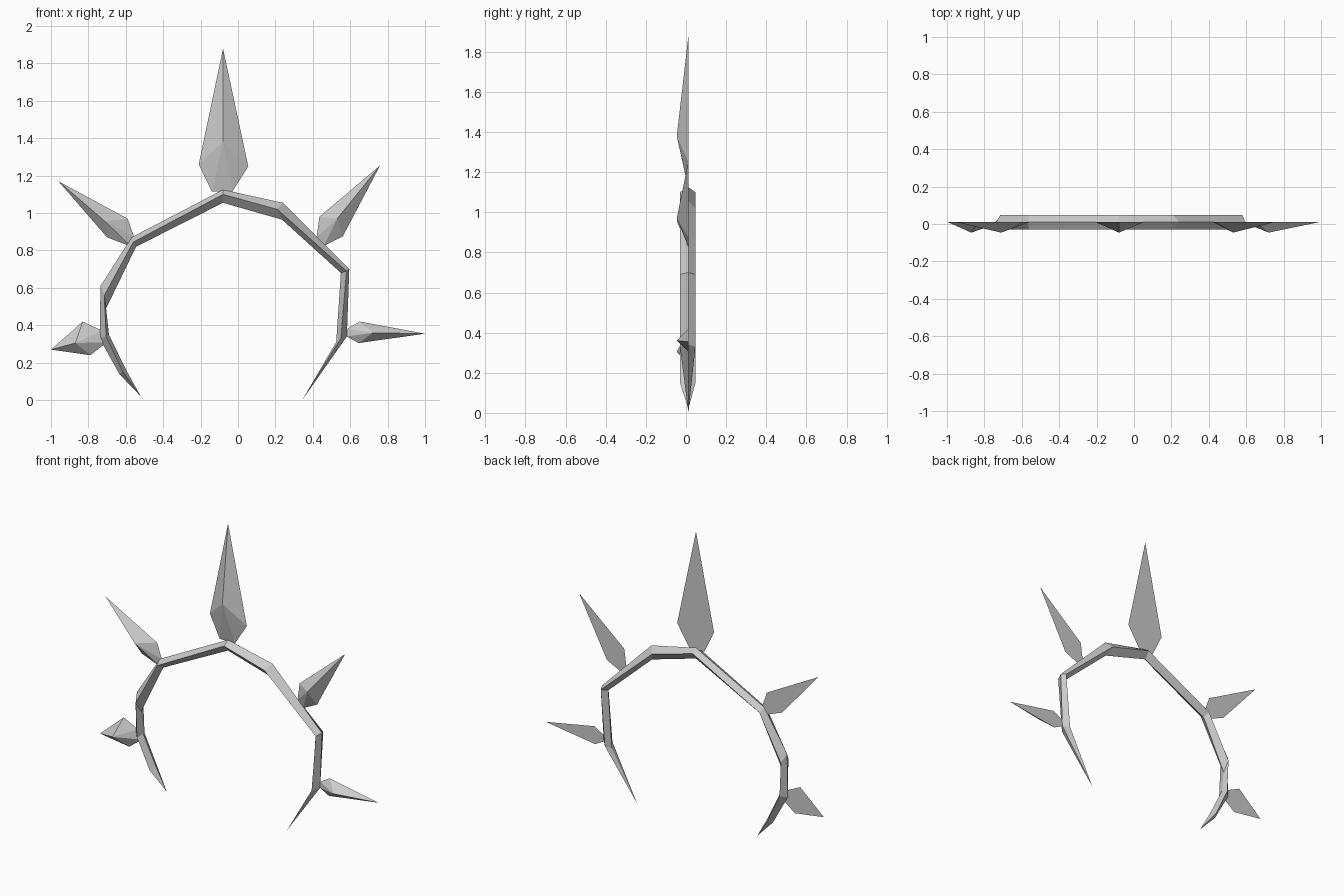
import bpy, bmesh

if "Cube" in bpy.data.objects:
    bpy.data.objects.remove(bpy.data.objects["Cube"])

MID, FRONT, BACK = 0.012, -0.03, 0.047


def finish(name, bm):
    bmesh.ops.recalc_face_normals(bm, faces=bm.faces)
    mesh = bpy.data.meshes.new(name)
    bm.to_mesh(mesh)
    bm.free()
    obj = bpy.data.objects.new(name, mesh)
    bpy.context.collection.objects.link(obj)
    return obj


# Arched band: diamond section at each station (outer, ridge, inner as x, z)
stations = [
    ((-0.635, 0.14), (-0.615, 0.15), (-0.60, 0.165)),
    ((-0.74, 0.33), (-0.705, 0.34), (-0.69, 0.35)),
    ((-0.735, 0.61), (-0.715, 0.56), (-0.705, 0.49)),
    ((-0.57, 0.87), (-0.56, 0.845), (-0.545, 0.82)),
    ((-0.08, 1.125), (-0.08, 1.10), (-0.08, 1.055)),
    ((0.24, 1.055), (0.21, 1.02), (0.235, 0.965)),
    ((0.595, 0.70), (0.58, 0.69), (0.55, 0.68)),
    ((0.582, 0.34), (0.55, 0.33), (0.525, 0.31)),
]
bm = bmesh.new()
rings = []
for (ox, oz), (rx, rz), (ix, iz) in stations:
    rings.append([bm.verts.new(p) for p in (
        (ox, MID, oz), (rx, FRONT, rz), (ix, MID, iz), (rx, BACK, rz))])
for a, b in zip(rings, rings[1:]):
    for i in range(4):
        j = (i + 1) % 4
        bm.faces.new((a[i], a[j], b[j], b[i]))
# Pointed ends
for ring, tip in ((rings[0], (-0.52, 0.02)), (rings[-1], (0.343, 0.0))):
    t = bm.verts.new((tip[0], MID, tip[1]))
    for i in range(4):
        bm.faces.new((ring[i], ring[(i + 1) % 4], t))
finish("arched_band", bm)


# Spikes: flat-backed outline with a raised front peak
def spike(name, base_a, wide_a, tip, wide_b, base_b, peak):
    bm = bmesh.new()
    rim = [bm.verts.new((x, MID, z)) for x, z in (base_a, wide_a, tip, wide_b, base_b)]
    top = bm.verts.new((peak[0], -0.046, peak[1]))
    bm.faces.new(rim)
    for i in range(5):
        bm.faces.new((rim[i], rim[(i + 1) % 5], top))
    finish(name, bm)


spike("top_spike", (-0.14, 1.115), (-0.21, 1.26), (-0.08, 1.88),
      (0.055, 1.25), (-0.03, 1.115), (-0.08, 1.38))
spike("upper_left_spike", (-0.57, 0.82), (-0.70, 0.87), (-0.96, 1.17),
      (-0.59, 0.97), (-0.555, 0.87), (-0.71, 0.955))
spike("upper_right_spike", (0.42, 0.87), (0.435, 0.98), (0.76, 1.255),
      (0.56, 0.875), (0.46, 0.825), (0.53, 0.97))
spike("lower_left_spike", (-0.70, 0.31), (-0.79, 0.24), (-1.0, 0.27),
      (-0.83, 0.42), (-0.725, 0.37), (-0.87, 0.305))
spike("lower_right_spike", (0.582, 0.38), (0.65, 0.42), (1.0, 0.355),
      (0.645, 0.305), (0.58, 0.34), (0.72, 0.36))
